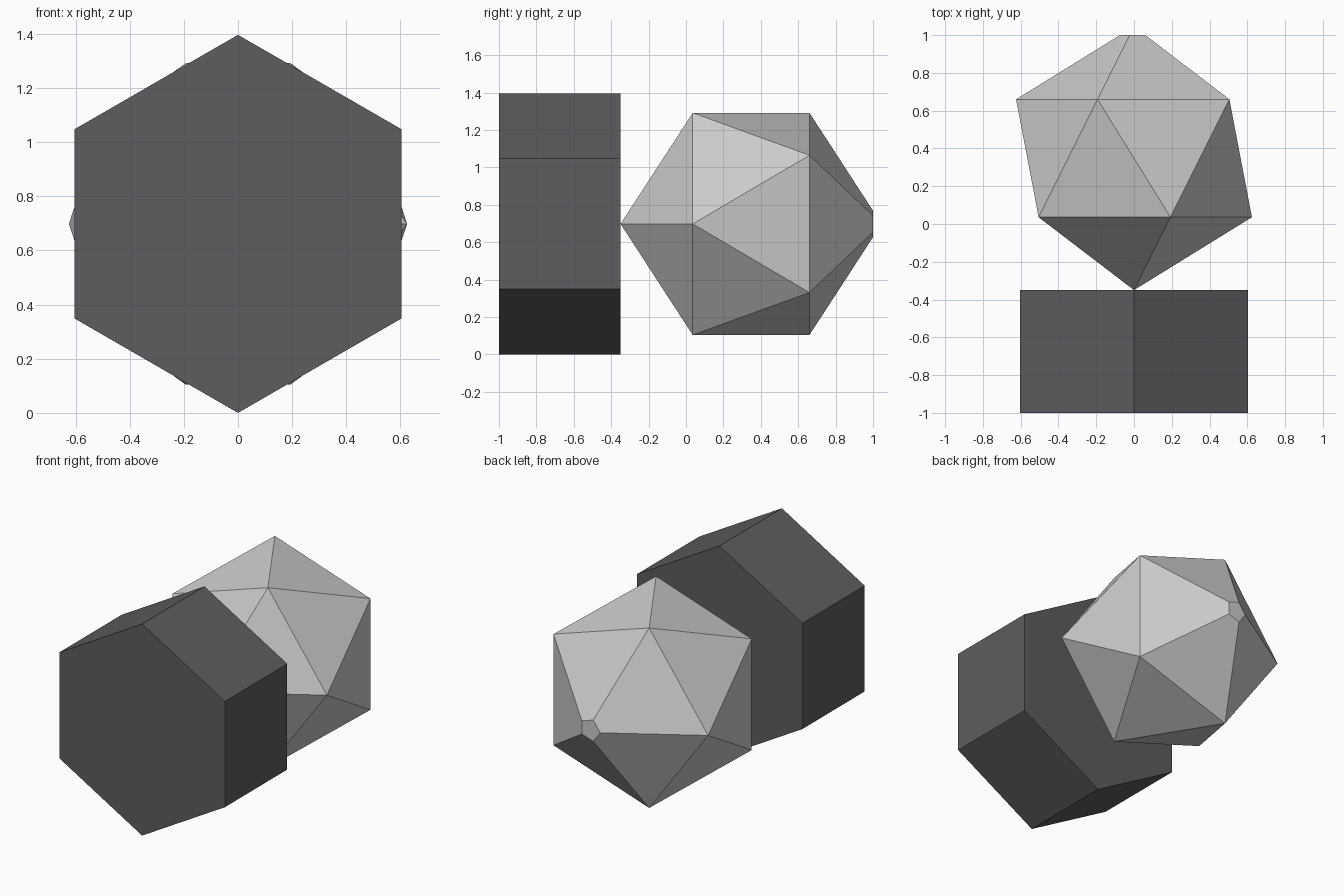
import bpy, bmesh
from math import cos, sin, pi, radians, sqrt

if "Cube" in bpy.data.objects:
    bpy.data.objects.remove(bpy.data.objects["Cube"])

R = 0.698          # shared circumradius of both solids
CZ = R             # axis height


def ring(radius, y, n, phase):
    """Regular n-gon of points around the y axis."""
    return [(radius * cos(phase + 2 * pi * i / n), y,
             CZ + radius * sin(phase + 2 * pi * i / n)) for i in range(n)]


def solid(name, points, color=None):
    """Flat-faced convex solid through the given points."""
    bm = bmesh.new()
    for p in points:
        bm.verts.new(p)
    bmesh.ops.convex_hull(bm, input=bm.verts[:])
    bmesh.ops.dissolve_limit(bm, angle_limit=radians(1),
                             verts=bm.verts[:], edges=bm.edges[:])
    bmesh.ops.recalc_face_normals(bm, faces=bm.faces[:])
    me = bpy.data.meshes.new(name)
    bm.to_mesh(me)
    bm.free()
    ob = bpy.data.objects.new(name, me)
    bpy.context.collection.objects.link(ob)
    if color:
        mat = bpy.data.materials.new(name + "_material")
        mat.diffuse_color = color
        mat.use_nodes = True
        mat.node_tree.nodes["Principled BSDF"].inputs["Base Color"].default_value = mat.diffuse_color
        me.materials.append(mat)
    return ob


# Dark hexagonal block, corner pointing up
solid("hexagonal_block",
      ring(R, -1.0, 6, pi / 2) + ring(R, -0.35, 6, pi / 2),
      (0.11, 0.11, 0.12, 1))

# Icosahedron touching the block with one tip, opposite tip cut off flat at y = 1
tip_y = -0.35
mid_y = tip_y + R
ring_r, ring_y = 2 * R / sqrt(5), R / sqrt(5)
cut_r = ring_r * (mid_y + R - 1.0) / (R - ring_y)
solid("faceted_head",
      [(0, tip_y, CZ)]
      + ring(ring_r, mid_y - ring_y, 5, 0)
      + ring(ring_r, mid_y + ring_y, 5, pi)
      + ring(cut_r, 1.0, 5, pi))
